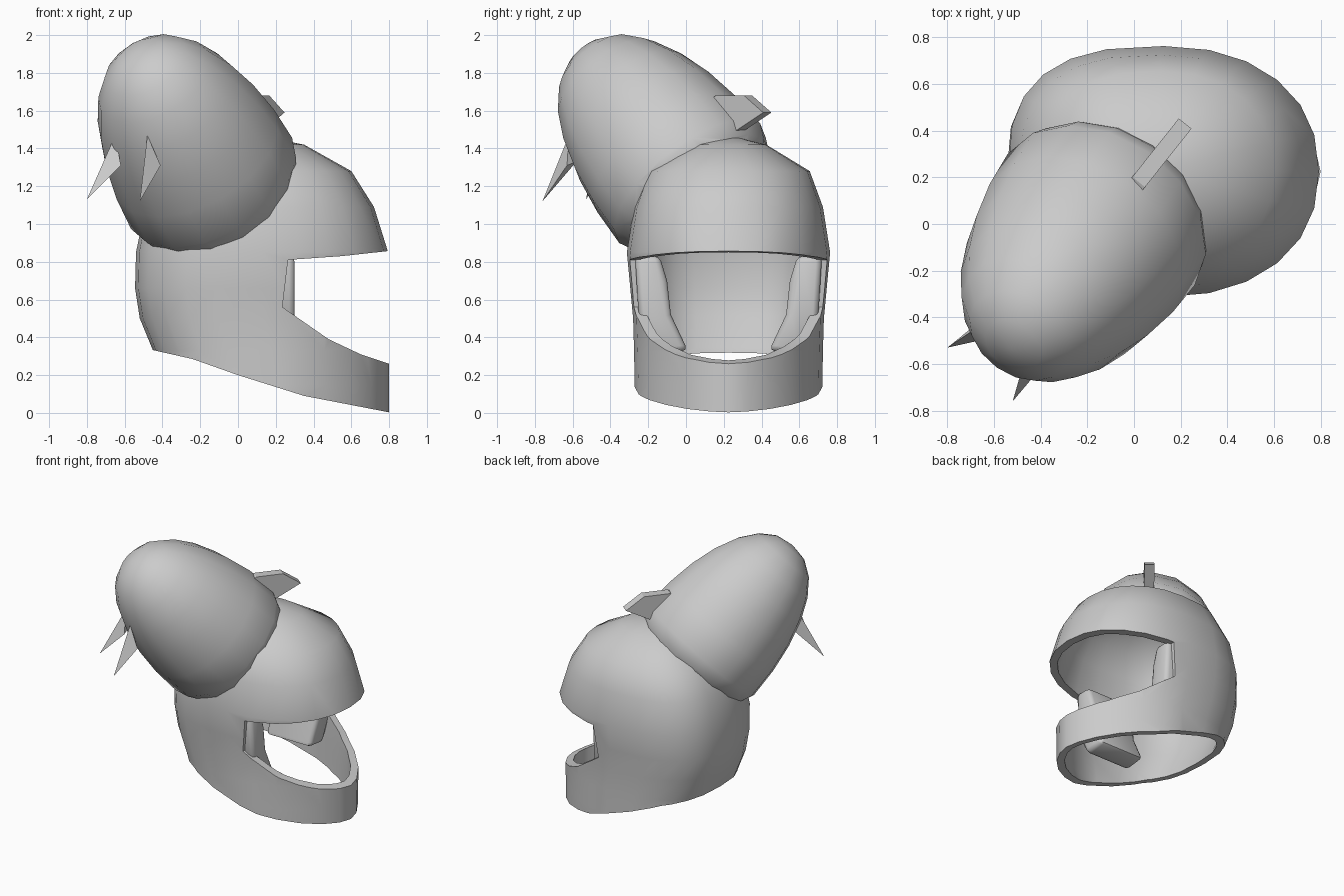
import bpy, bmesh, math
from mathutils import Vector

if "Cube" in bpy.data.objects:
    bpy.data.objects.remove(bpy.data.objects["Cube"])

CY = 0.225  # helmet symmetry plane


def finish(bm, name, smooth=None):
    bmesh.ops.recalc_face_normals(bm, faces=bm.faces)
    me = bpy.data.meshes.new(name)
    bm.to_mesh(me)
    bm.free()
    ob = bpy.data.objects.new(name, me)
    bpy.context.collection.objects.link(ob)
    if smooth:
        smooth_by_angle(ob, smooth)
    return ob


def smooth_by_angle(ob, deg):
    bpy.ops.object.select_all(action='DESELECT')
    ob.select_set(True)
    bpy.context.view_layer.objects.active = ob
    bpy.ops.object.shade_smooth_by_angle(angle=math.radians(deg))


def modify(ob, kind, **settings):
    bpy.context.view_layer.objects.active = ob
    m = ob.modifiers.new("mod", kind)
    for key, val in settings.items():
        setattr(m, key, val)
    bpy.ops.object.modifier_apply(modifier=m.name)


def loft(rings, pole, cap=False):
    """Join rings of points, closing the last one to a pole."""
    bm = bmesh.new()
    rows = [[bm.verts.new(p) for p in r] for r in rings]
    n = len(rows[0])
    for a, b in zip(rows, rows[1:]):
        for i in range(n):
            j = (i + 1) % n
            bm.faces.new((a[i], a[j], b[j], b[i]))
    top = bm.verts.new(pole)
    for i in range(n):
        bm.faces.new((rows[-1][i], rows[-1][(i + 1) % n], top))
    if cap:
        bm.faces.new(rows[0])
    return bm


def prism(name, pts, vec, smooth=None):
    bm = bmesh.new()
    f = bm.faces.new([bm.verts.new(p) for p in pts])
    r = bmesh.ops.extrude_face_region(bm, geom=[f], use_keep_orig=True)
    bmesh.ops.translate(bm, vec=vec, verts=[v for v in r['geom'] if isinstance(v, bmesh.types.BMVert)])
    return finish(bm, name, smooth)


def cut(ob, cutter):
    modify(ob, 'BOOLEAN', operation='DIFFERENCE', solver='EXACT', object=cutter)
    bpy.data.objects.remove(cutter)


# Helmet shell: rings (z, x min, x max, half width, front roundness)
levels = [(-0.12, -0.40, 0.80, 0.49, 1.7), (0.15, -0.40, 0.80, 0.497, 1.7), (0.33, -0.45, 0.80, 0.50, 1.75),
          (0.50, -0.52, 0.80, 0.505, 1.9), (0.66, -0.545, 0.80, 0.52, 2.1), (0.85, -0.54, 0.795, 0.538, 2.2),
          (1.09, -0.49, 0.72, 0.50, 2.2), (1.28, -0.37, 0.60, 0.43, 2.2), (1.42, -0.15, 0.35, 0.20, 2.2)]


def power(v, p):
    return math.copysign(abs(v) ** (2 / p), v)


def helmet_loft(cap):
    rings = []
    for z, x0, x1, hy, front in levels:
        ring = []
        for i in range(24):
            c, s = math.cos(math.tau * i / 24), math.sin(math.tau * i / 24)
            p = front if c > 0 else 2.7
            ring.append(((x0 + x1) / 2 + (x1 - x0) / 2 * power(c, p), CY + hy * power(s, p), z))
        rings.append(ring)
    return loft(rings, (0.1, CY, 1.47), cap)


helmet = finish(helmet_loft(False), "helmet_shell")
modify(helmet, 'SOLIDIFY', thickness=0.055, offset=-1)

# Face opening and sloping lower rim
visor = [(1.1, 0.20), (0.80, 0.26), (0.65, 0.31), (0.48, 0.39), (0.235, 0.56), (0.265, 0.81), (0.55, 0.83), (1.1, 0.89)]
rim = [(-1, -0.4), (1.1, -0.4), (1.1, -0.06), (0.80, 0.003), (0.35, 0.09), (0.0, 0.2), (-0.24, 0.285), (-0.44, 0.33), (-1, 0.45)]
for prof in (visor, rim):
    cut(helmet, prism("cutter", [(x, -1, z) for x, z in prof], (0, 3, 0)))
smooth_by_angle(helmet, 40)

# Cheek pads inside, mirrored about the helmet plane
pad = [(-0.27, 0.83), (-0.14, 0.83), (-0.10, 0.70), (-0.08, 0.52), (0.01, 0.33), (-0.16, 0.31), (-0.25, 0.5)]
for side, s in (("right", 1), ("left", -1)):
    ob = prism("cheek_pad_" + side, [(-0.08, CY + s * (y - CY), z) for y, z in pad], (0.38, 0, 0))
    modify(ob, 'BEVEL', width=0.03, segments=2, limit_method='ANGLE', angle_limit=math.radians(50))
    smooth_by_angle(ob, 50)

# Tilted egg-shaped body, trimmed where it meets the helmet
axis = Vector((-0.40, -0.57, 0.715)).normalized()
u = axis.cross(Vector((0, 0, 1))).normalized()
v = axis.cross(u)
base, R, L = Vector((-0.14, 0.02, 1.215)), 0.49, 0.97
stations = [(-0.20, 0.36), (-0.08, 0.455)]
stations += [(L * math.sin(t), R * math.cos(t) ** 0.88) for t in (math.pi / 2 * k / 7 for k in range(7))]
rings = [[base + axis * h + r * (u * math.cos(math.tau * i / 16) + v * math.sin(math.tau * i / 16))
          for i in range(16)] for h, r in stations]
egg = finish(loft(rings, base + axis * L, True), "egg_body")
cut(egg, finish(helmet_loft(True), "cutter"))
smooth_by_angle(egg, 40)

# Two thin spikes on the front of the body
spikes = [[(-0.80, -0.53, 1.13), (-0.65, -0.43, 1.47), (-0.62, -0.49, 1.31), (-0.64, -0.40, 1.33)],
          [(-0.52, -0.76, 1.12), (-0.48, -0.62, 1.47), (-0.41, -0.63, 1.31), (-0.46, -0.58, 1.33)]]
for n, pts in enumerate(spikes):
    bm = bmesh.new()
    bmesh.ops.convex_hull(bm, input=[bm.verts.new(p) for p in pts])
    finish(bm, "spike_%d" % (n + 1))

# Slab fin at the rear of the body
d = Vector((0.62, 0.78, 0)).normalized()
nrm = Vector((d.y, -d.x, 0)) * 0.07
start = Vector((0.02, 0.18, 0)) - nrm / 2
fin = [(-0.12, 1.62), (0.0, 1.68), (0.19, 1.68), (0.32, 1.59), (0.09, 1.47), (-0.12, 1.45)]
prism("rear_fin", [start + d * s + Vector((0, 0, z)) for s, z in fin], nrm)
